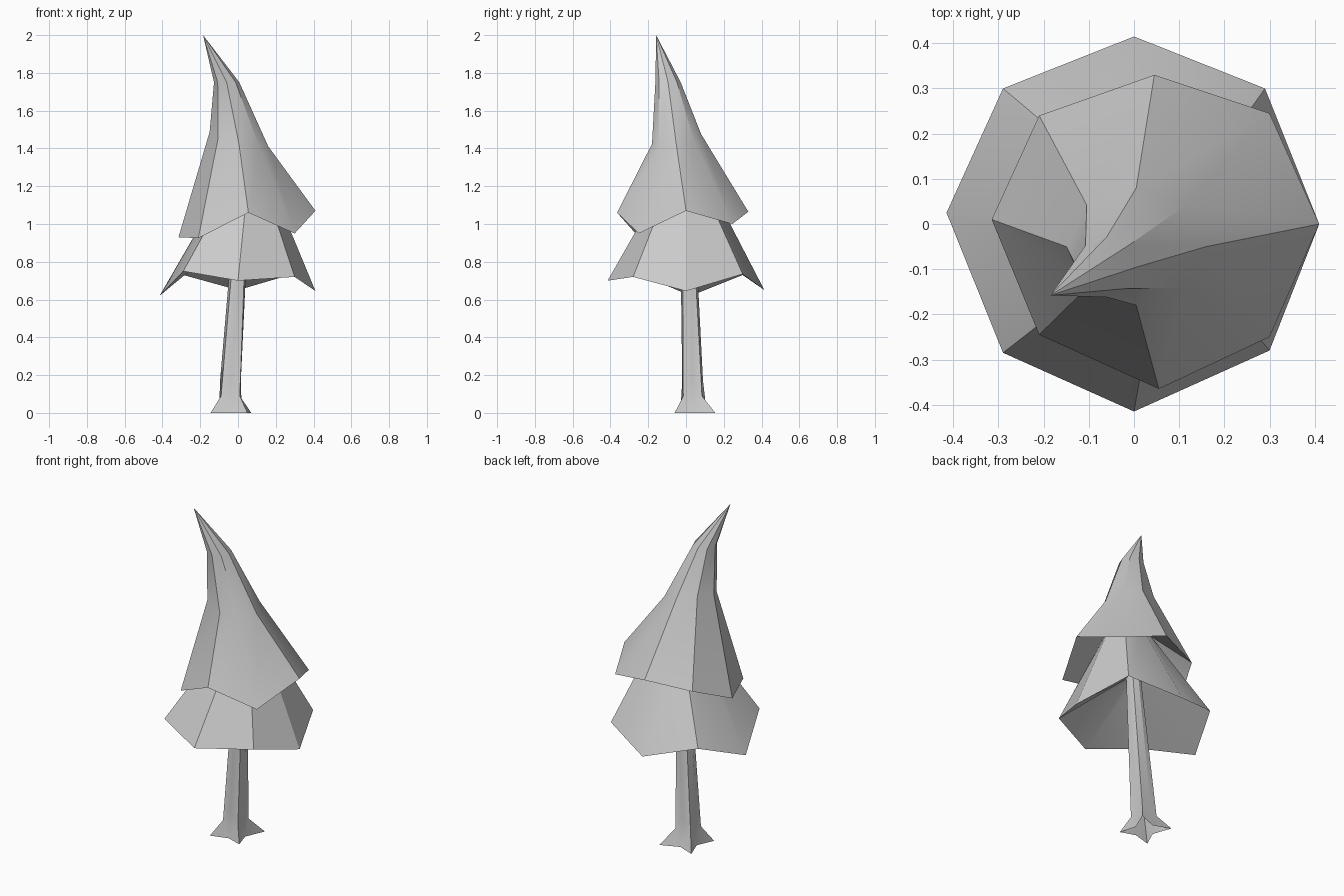
import bpy
import math

cube = bpy.data.objects.get("Cube")
if cube:
    bpy.data.objects.remove(cube, do_unlink=True)

grey = bpy.data.materials.new("pale_grey")
grey.use_nodes = True
colour = (0.6, 0.6, 0.6, 1)
grey.diffuse_color = colour
grey.node_tree.nodes["Principled BSDF"].inputs["Base Color"].default_value = colour

SIDES = 8


def ring(cx, cy, cz, rx, ry, tilt_x=0, tilt_y=0):
    """Eight points clockwise from the back, on a plane that may tilt."""
    points = []
    for i in range(SIDES):
        a = math.tau * i / SIDES
        dx, dy = rx * math.sin(a), ry * math.cos(a)
        points.append((cx + dx, cy + dy, cz + tilt_x * dx + tilt_y * dy))
    return points


def loft(name, rings, tip=None):
    """Join rings from the bottom up, ending open or in a tip."""
    verts = [p for r in rings for p in r]
    faces = []
    last = (len(rings) - 1) * SIDES
    for base in range(0, last, SIDES):
        for i in range(SIDES):
            j = (i + 1) % SIDES
            faces.append((base + j, base + i, base + SIDES + i, base + SIDES + j))
    if tip:
        verts.append(tip)
        for i in range(SIDES):
            faces.append((last + (i + 1) % SIDES, last + i, len(verts) - 1))
    mesh = bpy.data.meshes.new(name)
    mesh.from_pydata(verts, [], faces)
    mesh.materials.append(grey)
    obj = bpy.data.objects.new(name, mesh)
    bpy.context.collection.objects.link(obj)
    bpy.ops.object.select_all(action="DESELECT")
    obj.select_set(True)
    bpy.context.view_layer.objects.active = obj
    bpy.ops.object.shade_smooth_by_angle(angle=math.radians(30))


# Trunk: four flared roots with hollows between, leaning up into the foliage
roots = [(-.04, .11, 0), (.07, .155, 0), (.02, .04, 0), (.05, -.06, 0),
         (-.04, -.03, 0), (-.145, -.06, 0), (-.10, .04, 0), (-.14, .15, 0)]
# Root ridges reach the stem lower than the hollows do
hollow_ring = ring(-.04, .035, .17, .055, .055)
ridge_ring = ring(-.04, .035, .09, .07, .07)
neck = [ridge_ring[i] if i % 2 else hollow_ring[i] for i in range(SIDES)]
trunk_top = ring(.012, .01, .95, .04, .04)
loft("trunk", [roots, neck, trunk_top])

# Lower foliage: underside rising to the trunk, uneven rim, narrowing skirt
lower_rim = [(0, .415, .65), (.29, .30, .735), (.41, 0, .645), (.3, -.28, .72),
             (0, -.415, .7), (-.29, -.285, .75), (-.415, .025, .62), (-.29, .3, .73)]
lower_top = ring(.05, 0, 1.2, .13, .13)
loft("lower_foliage", [trunk_top, lower_rim, lower_top])

# Upper foliage: underside rising to the lower skirt, then a bent point
upper_rim = [(.045, .33, 1.065), (.3, .245, 1), (.41, 0, 1.07), (.3, -.25, .95),
             (.055, -.365, 1.06), (-.21, -.245, .925), (-.315, .01, .93), (-.21, .24, 1.03)]
waist = ring(.005, -.05, 1.45, .155, .13, -.25, .2)
bend = ring(-.06, -.095, 1.75, .067, .067)
loft("upper_foliage", [lower_top, upper_rim, waist, bend], tip=(-.185, -.158, 2))
